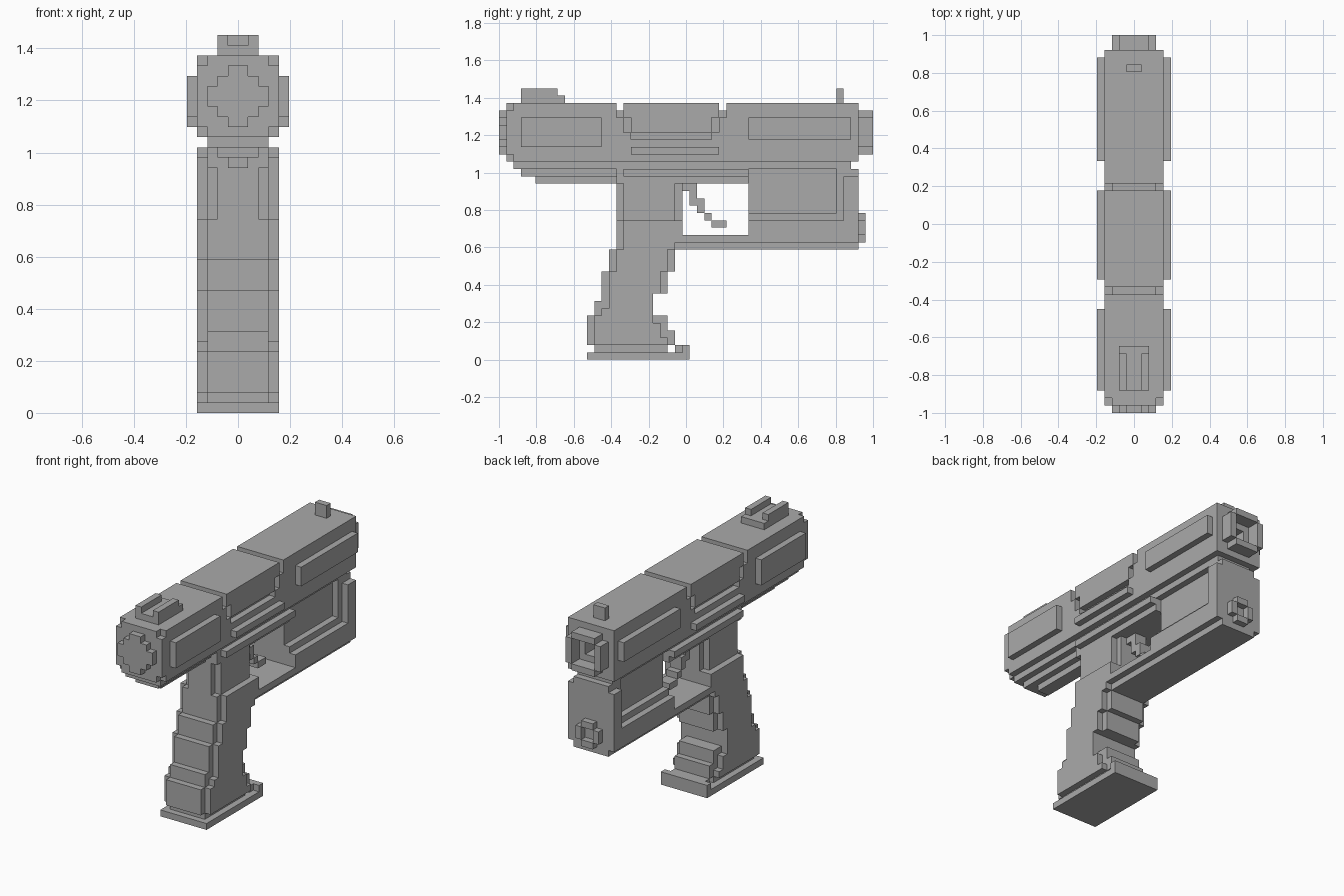
import bpy
import bmesh
import math
from mathutils import Vector

if "Cube" in bpy.data.objects:
    bpy.data.objects.remove(bpy.data.objects["Cube"], do_unlink=True)

U = 2 / 51          # block size; the model is 51 blocks long
HALF = 25.5

gray = bpy.data.materials.new("mid_gray")
gray.use_nodes = True
gray.diffuse_color = (0.4, 0.4, 0.4, 1)
gray.node_tree.nodes["Principled BSDF"].inputs["Base Color"].default_value = (0.4, 0.4, 0.4, 1)

parts = {}


def block(w, y0, y1, z0, z1, inner=0):
    """Mirrored box of blocks, from inner to w on both sides of the centre."""
    return {(x, y, z) for h in range(inner, w) for x in (h, -h - 1)
            for y in range(y0, y1) for z in range(z0, z1)}


def part(name, *boxes, cut=()):
    cells = set()
    for b in boxes:
        cells |= block(*b)
    for b in cut:
        cells -= block(*b)
    parts[name] = cells


def stack(w, steps, back=None, front=None):
    """Boxes from (back, front, bottom, top) steps."""
    return [(w, y0, y1, z0, z1) for y0, y1, z0, z1 in steps]


# Slide with chamfered rear and grooved middle
part("slide",
     (4, 2, 49, 27, 35), (4, 1, 2, 28, 34), (3, 1, 2, 27, 35),
     cut=[(4, 16, 17, 34, 35), (4, 30, 31, 34, 35),
          (4, 16, 17, 33, 34, 3), (4, 30, 31, 33, 34, 3),
          (4, 17, 18, 31, 33, 3), (4, 29, 30, 31, 33, 3),
          (4, 18, 29, 30, 31, 3), (1, 46, 49, 30, 32)])
part("slide_rear_cap", (1, 0, 1, 28, 34), (2, 0, 1, 29, 33), (3, 0, 1, 30, 32))
part("rear_side_panels", (5, 3, 14, 29, 33, 4))
part("front_side_panels", (5, 34, 48, 30, 33, 4))
part("middle_side_rails", (5, 18, 30, 28, 29, 4))
part("muzzle_ring", (3, 49, 51, 29, 33), (2, 49, 51, 28, 34),
     cut=[(2, 49, 51, 29, 33)])

# Sights
part("rear_sight", (2, 3, 9, 35, 36), (2, 3, 8, 36, 37, 1))
part("front_sight", (1, 46, 47, 35, 37))

# Frame below the slide
part("slide_neck", (3, 2, 48, 26, 27))
part("rear_tang", (2, 3, 16, 25, 26), (1, 5, 16, 24, 25))
part("frame_rail", (3, 16, 34, 24, 26), (4, 17, 34, 25, 26))
part("front_housing", (4, 34, 49, 16, 25), (3, 34, 49, 25, 26),
     cut=[(4, 34, 47, 19, 26, 3), (3, 34, 46, 20, 26, 2)])
part("lower_plate", (3, 24, 49, 15, 16))
part("trigger_guard", (4, 24, 34, 16, 17))
part("front_lamp", (2, 49, 50, 17, 19), (1, 49, 50, 16, 20),
     cut=[(1, 49, 50, 17, 19)])
part("trigger", (1, 25, 27, 23, 24), (1, 26, 27, 21, 23), (1, 27, 28, 20, 22),
     (1, 28, 29, 19, 20), (1, 29, 31, 18, 19))

# Grip: wide core and narrower straps, stepped by height
part("grip_core",
     (3, 17, 24, 19, 24),
     *stack(4, [(17, 25, 17, 19), (17, 24, 15, 17), (16, 23, 12, 15),
                (15, 22, 9, 12), (15, 21, 7, 9), (14, 21, 6, 7),
                (13, 21, 5, 6), (13, 22, 3, 5), (13, 23, 2, 3)]))
part("back_strap",
     (2, 16, 17, 19, 24),
     *stack(3, [(16, 17, 15, 19), (15, 16, 12, 15), (14, 15, 8, 12),
                (13, 15, 6, 8), (12, 13, 2, 6)]))
part("front_strap",
     (2, 24, 25, 19, 24),
     *stack(3, [(23, 24, 12, 15), (22, 23, 9, 12), (21, 23, 4, 6),
                (22, 24, 2, 4)]))
part("grip_base", (4, 12, 26, 0, 1), (3, 13, 23, 1, 2),
     (3, 24, 25, 1, 2), (4, 25, 26, 1, 2))

solid = set().union(*parts.values())


def skin(name, cells):
    """Make the outer faces of a part, leaving out faces hidden by neighbours."""
    bm = bmesh.new()
    verts = {}

    def vert(p):
        if p not in verts:
            verts[p] = bm.verts.new(Vector((p[0], p[1] - HALF, p[2])) * U)
        return verts[p]

    for cell in sorted(cells):
        for axis in range(3):
            for side in (0, 1):
                near = list(cell)
                near[axis] += 2 * side - 1
                if tuple(near) in solid:
                    continue
                a, b = (axis + 1) % 3, (axis + 2) % 3
                ring = []
                for da, db in ((0, 0), (1, 0), (1, 1), (0, 1)):
                    p = list(cell)
                    p[axis] += side
                    p[a] += da
                    p[b] += db
                    ring.append(vert(tuple(p)))
                bm.faces.new(ring if side else ring[::-1])
    # Join flat areas into single faces
    bmesh.ops.dissolve_limit(bm, angle_limit=math.radians(1),
                             verts=bm.verts[:], edges=bm.edges[:])
    mesh = bpy.data.meshes.new(name)
    bm.to_mesh(mesh)
    bm.free()
    mesh.materials.append(gray)
    obj = bpy.data.objects.new(name, mesh)
    bpy.context.scene.collection.objects.link(obj)


for part_name, part_cells in parts.items():
    skin(part_name, part_cells)
